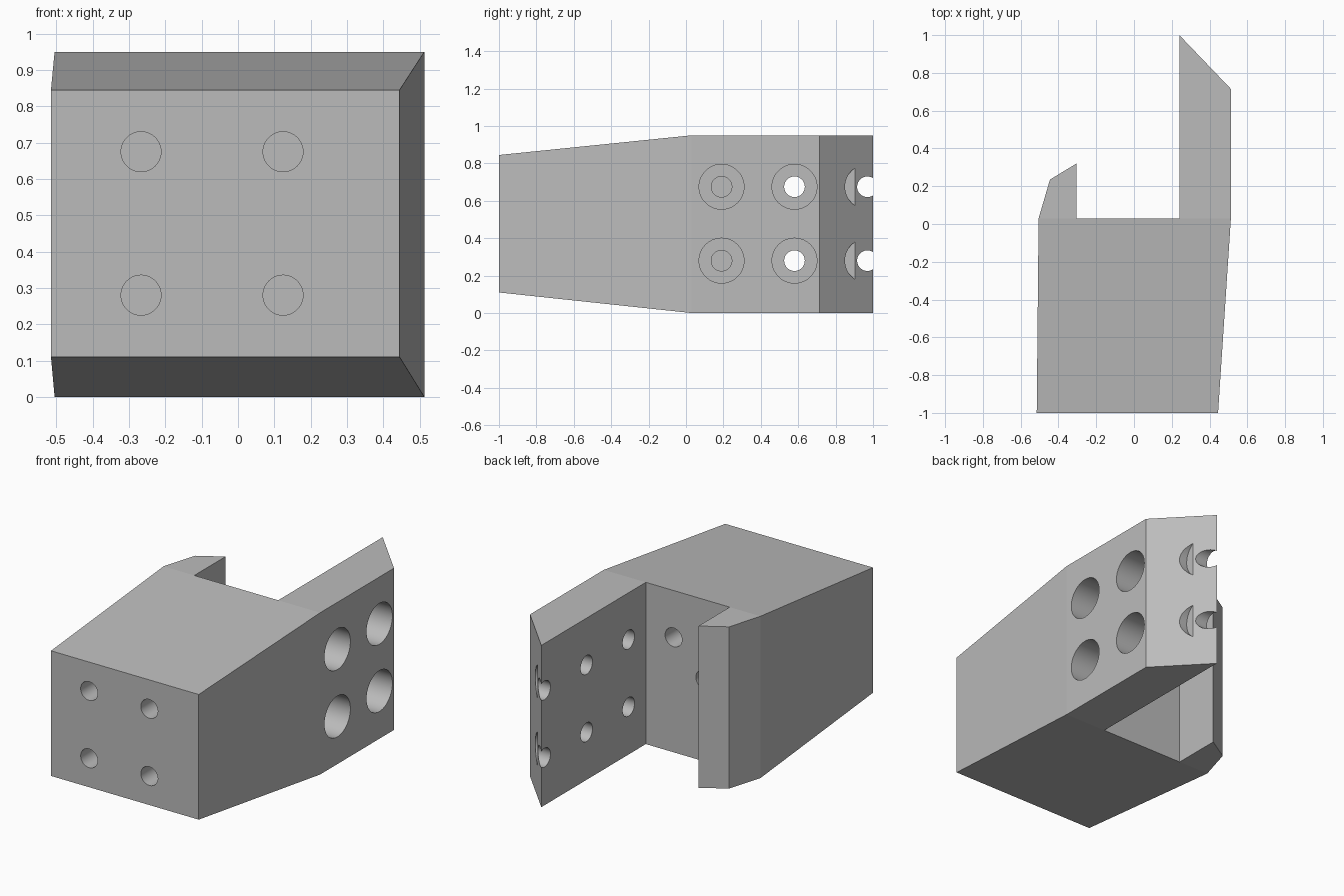
import bpy, bmesh, math
from mathutils import Vector

cube = bpy.data.objects.get("Cube")
if cube:
    bpy.data.objects.remove(cube, do_unlink=True)

HEIGHT = 0.95
HOLE_R = 0.055
ROWS = (0.28, 0.675)

grey = bpy.data.materials.new("plain grey")
grey.use_nodes = True
colour = (0.5, 0.5, 0.5, 1)
grey.diffuse_color = colour
grey.node_tree.nodes["Principled BSDF"].inputs["Base Color"].default_value = colour


def make_body():
    # Plan outline, split into main block, long right arm and short left arm
    plan = [(-0.515, -1), (0.445, -1), (0.513, 0.03), (0.513, 0.715), (0.24, 1),
            (0.24, 0.03), (-0.305, 0.03), (-0.305, 0.32), (-0.445, 0.235), (-0.505, 0.03)]
    bm = bmesh.new()
    verts = [bm.verts.new((x, y, 0)) for x, y in plan]
    for ids in ((0, 1, 2, 5, 6, 9), (2, 3, 4, 5), (6, 7, 8, 9)):
        bm.faces.new([verts[i] for i in ids])
    top = bmesh.ops.extrude_face_region(bm, geom=bm.faces[:])["geom"]
    for v in (g for g in top if isinstance(g, bmesh.types.BMVert)):
        v.co.z = HEIGHT
    # Taper the front end, above and below
    for v in bm.verts:
        if v.co.y < -0.99:
            v.co.z = 0.845 if v.co.z > 0.5 else 0.11
    bmesh.ops.recalc_face_normals(bm, faces=bm.faces[:])
    mesh = bpy.data.meshes.new("bracket_block")
    bm.to_mesh(mesh)
    bm.free()
    mesh.materials.append(grey)
    obj = bpy.data.objects.new("bracket_block", mesh)
    bpy.context.collection.objects.link(obj)
    return obj


def drill(body, start, end, radius):
    # Cut a round hole running from start to end
    a, b = Vector(start), Vector(end)
    axis = b - a
    bpy.ops.mesh.primitive_cylinder_add(
        vertices=128, radius=radius, depth=axis.length, location=(a + b) / 2,
        rotation=axis.to_track_quat('Z', 'Y').to_euler())
    cutter = bpy.context.object
    cutter.name = "hole_cutter"
    cutter.hide_render = True
    cutter.data.materials.append(grey)
    mod = body.modifiers.new("hole", 'BOOLEAN')
    mod.operation = 'DIFFERENCE'
    mod.solver = 'EXACT'
    mod.object = cutter
    bpy.context.view_layer.objects.active = body
    bpy.ops.object.modifier_apply(modifier=mod.name)
    bpy.data.objects.remove(cutter, do_unlink=True)


body = make_body()

for z in ROWS:
    # Counterbored holes through the long arm
    for y in (0.19, 0.58, 0.97):
        drill(body, (0.332, y, z), (0.7, y, z), 0.12)
        drill(body, (0.1, y, z), (0.6, y, z), HOLE_R)
    # Blind holes in the front face
    for x in (-0.267, 0.124):
        drill(body, (x, -1.1, z), (x, -0.6, z), HOLE_R)

# Blind holes in the wall between the arms
for x, z in ((0.06, 0.675), (-0.14, 0.48)):
    drill(body, (x, 0.1, z), (x, -0.3, z), HOLE_R)

# Smooth hole walls, crisp body faces
bpy.ops.object.select_all(action='DESELECT')
body.select_set(True)
bpy.context.view_layer.objects.active = body
bpy.ops.object.shade_smooth_by_angle(angle=math.radians(3.4))
